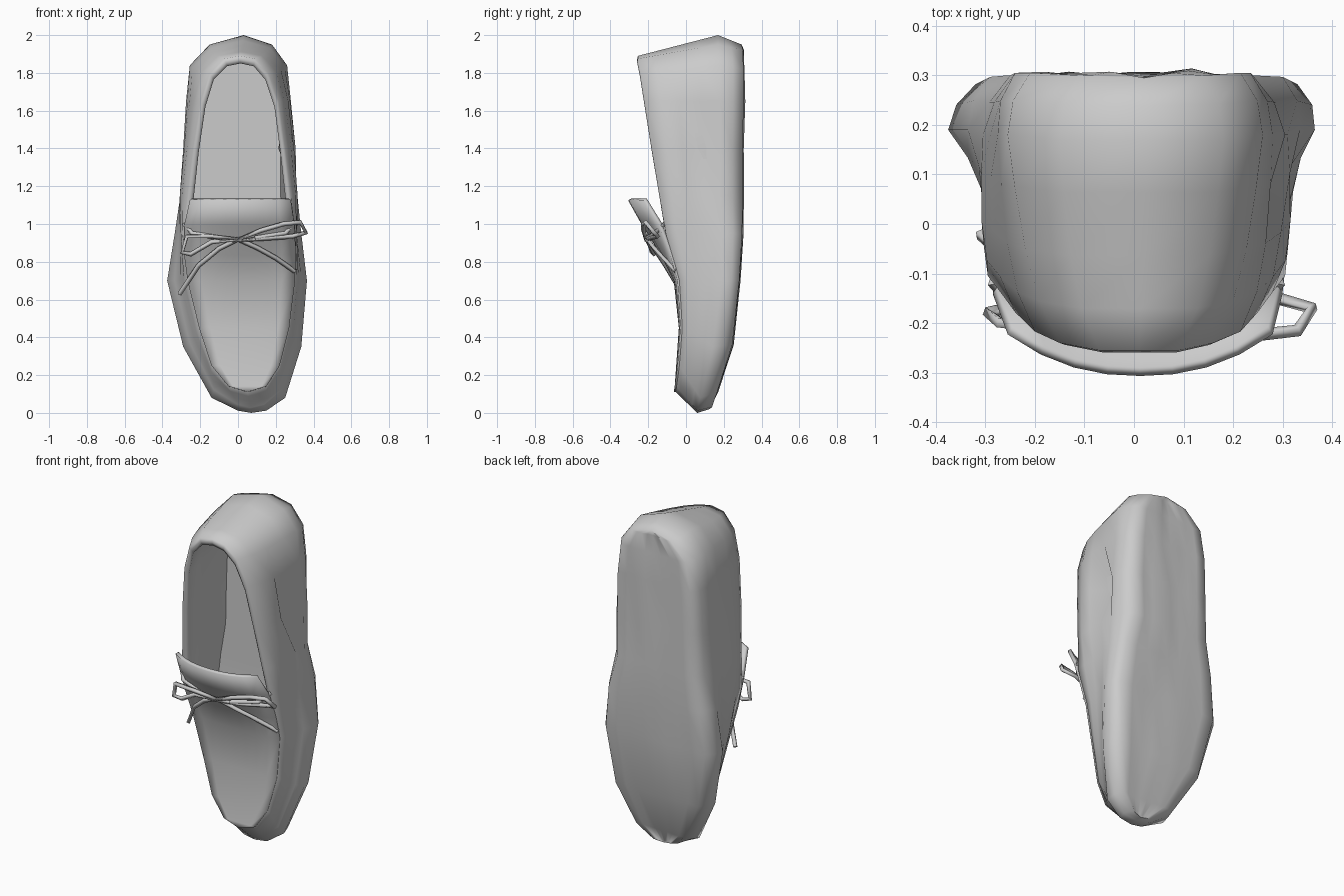
import bpy, bmesh, random
from mathutils import Vector

if "Cube" in bpy.data.objects:
    bpy.data.objects.remove(bpy.data.objects["Cube"])

random.seed(4)

# Outlines of the shoe from toe to heel: z, left x, right x, y
RIM = [(.11, .05, .05, -.055), (.14, -.05, .15, -.05), (.25, -.14, .22, -.035),
       (.45, -.205, .27, -.02), (.70, -.265, .30, -.035), (.95, -.295, .305, -.105),
       (1.15, -.27, .28, -.137), (1.4, -.24, .25, -.178), (1.65, -.20, .215, -.217),
       (1.8, -.15, .16, -.24), (1.875, -.07, .09, -.255), (1.89, .01, .01, -.255)]
WIDE = [(.0, .07, .07, .06), (.012, .0, .15, .06), (.08, -.14, .25, .075),
        (.35, -.29, .335, .14), (.70, -.375, .365, .19), (.95, -.335, .335, .19),
        (1.15, -.305, .31, .18), (1.4, -.29, .305, .18), (1.65, -.275, .28, .18),
        (1.84, -.255, .26, .18), (1.95, -.15, .18, .17), (2.0, .03, .03, .17)]
SOLE = [(.02, .06, .06, .125), (.03, .0, .13, .13), (.11, -.11, .21, .165),
        (.36, -.25, .29, .245), (.70, -.32, .33, .282), (.95, -.29, .30, .297),
        (1.15, -.255, .24, .30), (1.4, -.25, .24, .30), (1.65, -.24, .235, .305),
        (1.82, -.21, .215, .305), (1.92, -.11, .14, .30), (1.95, .02, .02, .295)]


def blend(a, b, t, front=0.0, back=0.0):
    out = []
    for i, (p, q) in enumerate(zip(a, b)):
        z, l, r, y = (u + (v - u) * t for u, v in zip(p, q))
        s = 0 if i in (0, len(a) - 1) else front if i < 6 else back
        out.append((z, l - s, r + s, y))
    return out


def inset(outline, sx, sz, dy, ymax):
    return [(1 + (z - 1) * sz, .03 + (l - .03) * sx, .03 + (r - .03) * sx, min(y + dy, ymax))
            for z, l, r, y in outline]


def ring(outline):
    left = [Vector((l, y, z)) for z, l, r, y in outline]
    right = [Vector((r, y, z)) for z, l, r, y in outline[1:-1]]
    return left + right[::-1]


def grid_object(name, rows, closed=False, thickness=0, cap=None):
    bm = bmesh.new()
    for part, loop in ((rows, closed), (cap or [], False)):
        grid = [[bm.verts.new(p) for p in row] for row in part]
        for a, b in zip(grid, grid[1:]):
            n = len(a)
            for j in range(n if loop else n - 1):
                k = (j + 1) % n
                bm.faces.new((a[j], a[k], b[k], b[j]))
    bmesh.ops.remove_doubles(bm, verts=bm.verts[:], dist=.0005)
    bmesh.ops.recalc_face_normals(bm, faces=bm.faces[:])
    mesh = bpy.data.meshes.new(name)
    bm.to_mesh(mesh)
    bm.free()
    ob = bpy.data.objects.new(name, mesh)
    bpy.context.collection.objects.link(ob)
    if thickness:
        mod = ob.modifiers.new("thickness", 'SOLIDIFY')
        mod.thickness = thickness
        mod.offset = 0
    bpy.ops.object.select_all(action='DESELECT')
    ob.select_set(True)
    bpy.context.view_layer.objects.active = ob
    bpy.ops.object.shade_smooth_by_angle(angle=1.4)
    return ob


def across(outline, cols=7, jitter=0.0, arch=None):
    rows = []
    for i, (z, l, r, y) in enumerate(outline):
        row = []
        for j in range(cols):
            t = j / (cols - 1)
            d = random.uniform(-jitter, jitter) if 0 < j < cols - 1 and l != r else 0
            if arch:
                d += (arch[i] - y) * (1 - abs(2 * t - 1) ** 2.3)
            row.append(Vector((l + (r - l) * t, y + d, z)))
        rows.append(row)
    return rows


# Upper: folded wall from insole, over the rim, down to the uneven sole
floor = inset(SOLE, .93, .96, -.06, .22)
inner_rim = inset(RIM, .88, .955, .005, 1)
low_wall = ring(blend(WIDE, RIM, .25, -.012, .012))
low_wall[15].x -= .09           # pinch in the right-hand wall
wall = [ring(floor),
        ring(blend(floor, inner_rim, .6, .01, .015)),
        ring(inner_rim),
        ring(inset(RIM, .94, .978, -.004, 1)),
        ring(RIM),
        ring(blend(WIDE, RIM, .8, 0, .02)),
        ring(blend(WIDE, RIM, .55, -.008, .022)),
        low_wall,
        ring(WIDE),
        ring(blend(WIDE, SOLE, .55, .014, .014)),
        ring(SOLE)]
grid_object("upper_and_outsole", wall, closed=True, cap=across(SOLE, 9, .009))
grid_object("insole", across(floor))

# Apron rising into the tongue
apron = RIM[:5] + [(.84, -.282, .303, -.075), (1.0, -.28, .295, -.135), (1.13, -.25, .275, -.215)]
centre = [-.055, -.05, -.042, -.028, -.055, -.125, -.225, -.298]
grid_object("apron_and_tongue", across(apron, 9, arch=centre), thickness=.02)


# Laces: two bow loops, two loose ends, two side runs
def lace(name, points, cyclic=False, radius=.013):
    cu = bpy.data.curves.new(name, 'CURVE')
    cu.dimensions = '3D'
    cu.bevel_depth = radius
    cu.bevel_resolution = 0
    cu.use_fill_caps = True
    sp = cu.splines.new('POLY')
    sp.points.add(len(points) - 1)
    for p, co in zip(sp.points, points):
        p.co = (*co, 1)
    sp.use_cyclic_u = cyclic
    ob = bpy.data.objects.new(name, cu)
    bpy.context.collection.objects.link(ob)


lace("bow_loop_right", [(-.02, -.21, .91), (.12, -.225, .965), (.24, -.225, 1.0), (.33, -.215, 1.01),
                        (.36, -.17, .955), (.29, -.15, .935), (.15, -.195, .925)], True)
lace("bow_loop_left", [(.02, -.21, .92), (-.14, -.215, .935), (-.27, -.20, .935), (-.295, -.18, .85),
                       (-.25, -.17, .84), (-.14, -.20, .905)], True)
lace("lace_end_right", [(0, -.205, .92), (.1, -.17, .875), (.2, -.12, .82), (.30, -.055, .75)])
lace("lace_end_left", [(0, -.205, .92), (-.1, -.17, .87), (-.21, -.11, .78), (-.31, -.02, .63)])
for side, x in (("left", -.285), ("right", .295)):
    lace("side_lace_" + side, [(x, -.115, 1.0), (x * .85, -.165, .95), (x * .3, -.205, .925)])
